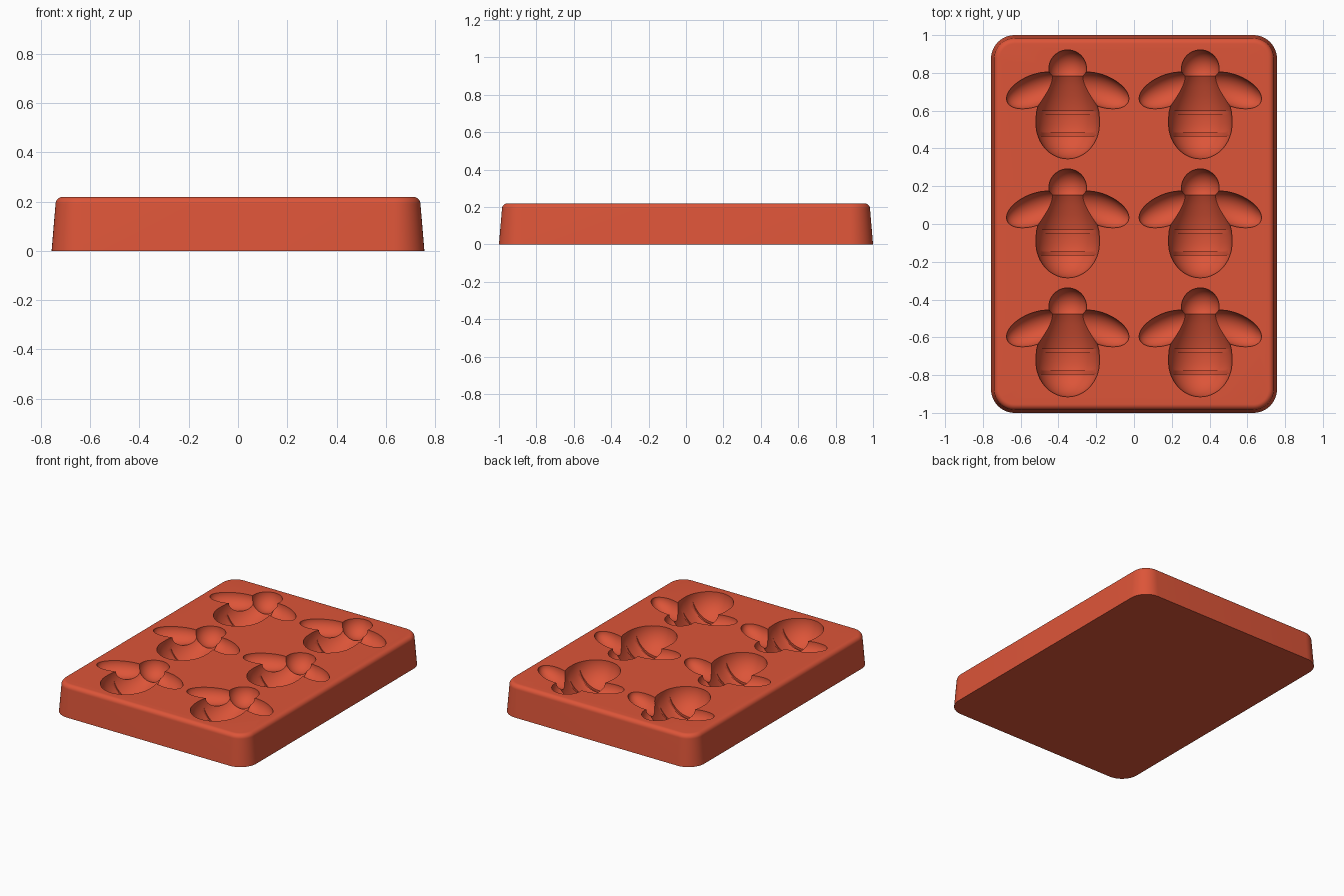
import bpy
import bmesh
from math import pi, sin, cos, radians
from mathutils import Matrix, Vector

if "Cube" in bpy.data.objects:
    bpy.data.objects.remove(bpy.data.objects["Cube"])

TOP = 0.22
COLUMNS = (-0.351, 0.351)
ROWS = (-0.63, 0, 0.63)

clay = bpy.data.materials.new("terracotta_red")
clay.use_nodes = True
colour = (0.72, 0.09, 0.04, 1)
clay.diffuse_color = colour
clay.node_tree.nodes["Principled BSDF"].inputs["Base Color"].default_value = colour


def make_object(name, bm):
    bmesh.ops.recalc_face_normals(bm, faces=bm.faces)
    mesh = bpy.data.meshes.new(name)
    bm.to_mesh(mesh)
    bm.free()
    mesh.materials.append(clay)
    obj = bpy.data.objects.new(name, mesh)
    bpy.context.collection.objects.link(obj)
    return obj


def skin(bm, rings):
    """Close a stack of equal vertex rings into a solid."""
    loops = [[bm.verts.new(p) for p in ring] for ring in rings]
    n = len(loops[0])
    for a, b in zip(loops, loops[1:]):
        for i in range(n):
            j = (i + 1) % n
            bm.faces.new((a[i], a[j], b[j], b[i]))
    bm.faces.new(loops[0])
    bm.faces.new(loops[-1])


def rounded_rect(inset, z, steps=12):
    radius = 0.125 - inset
    points = []
    for k, (sx, sy) in enumerate(((1, 1), (-1, 1), (-1, -1), (1, -1))):
        for i in range(steps + 1):
            a = (k + i / steps) * pi / 2
            points.append((sx * 0.632 + radius * cos(a),
                           sy * 0.875 + radius * sin(a), z))
    return points


def lathe(bm, profile, place, segments=64):
    """Turn (position, radius) pairs about the y axis."""
    rings = []
    for y, r in profile:
        angles = [(i + 0.5) * 2 * pi / segments for i in range(segments)]
        rings.append([place @ Vector((r * cos(a), y, r * sin(a))) for a in angles])
    skin(bm, rings)


def ellipsoid(bm, place):
    bmesh.ops.create_uvsphere(bm, u_segments=48, v_segments=25, radius=1, matrix=place)


def body(bm, place):
    tail = [(-0.1 - 0.185 * sin(t * pi / 32), 0.168 * cos(t * pi / 32))
            for t in range(15, 0, -1)]
    tail.insert(0, (-0.2849, 0.004))
    shoulders = [(-0.1, 0.168), (-0.07, 0.168), (-0.035, 0.165), (0, 0.156),
                 (0.05, 0.138), (0.1, 0.117), (0.148, 0.095), (0.18, 0.075)]
    lathe(bm, tail + shoulders, place)


def head(bm, place):
    ellipsoid(bm, place @ Matrix.Translation((0, 0.192, 0)) @ Matrix.Scale(0.1, 4))


def wing(side):
    def build(bm, place):
        ellipsoid(bm, place @ Matrix.Translation((side * 0.173, 0.077, 0))
                  @ Matrix.Rotation(radians(-22 * side), 4, "Z")
                  @ Matrix.Diagonal((0.16, 0.083, 0.083, 1)))
    return build


def stripes(bm, place):
    # Grooves sit lower than the body axis, so they fade out before the rim
    for y, r in ((-0.04, 0.158), (-0.154, 0.153)):
        lathe(bm, [(y - 0.009, r), (y + 0.009, r)],
              place @ Matrix.Translation((0, 0, -0.02)))


# Tapered tray with a rounded top rim
bm = bmesh.new()
fillet = 0.03
rings = [rounded_rect(0, 0), rounded_rect(0.016, TOP - fillet)]
for i in range(1, 9):
    a = i * pi / 16
    rings.append(rounded_rect(0.016 + fillet * (1 - cos(a)), TOP - fillet + fillet * sin(a)))
skin(bm, rings)
tray = make_object("mould_tray", bm)

# Carve the six bee-shaped hollows, one kind of part at a time
cutters = []
for name, build in (("body_cutter", body), ("head_cutter", head),
                    ("left_wing_cutter", wing(1)), ("right_wing_cutter", wing(-1)),
                    ("stripe_cutter", stripes)):
    bm = bmesh.new()
    for x in COLUMNS:
        for y in ROWS:
            build(bm, Matrix.Translation((x, y, TOP)))
    cutter = make_object(name, bm)
    cutter.hide_render = True
    cutters.append(cutter)
    cut = tray.modifiers.new(name, "BOOLEAN")
    cut.operation = "DIFFERENCE"
    cut.solver = "EXACT"
    cut.object = cutter

# Bake the hollows into the tray and drop the cutters
bpy.context.view_layer.update()
carved = bpy.data.meshes.new_from_object(
    tray.evaluated_get(bpy.context.evaluated_depsgraph_get()))
tray.modifiers.clear()
tray.data = carved
for cutter in cutters:
    bpy.data.objects.remove(cutter)

bpy.ops.object.select_all(action="DESELECT")
tray.select_set(True)
bpy.context.view_layer.objects.active = tray
bpy.ops.object.shade_smooth_by_angle(angle=radians(32))
